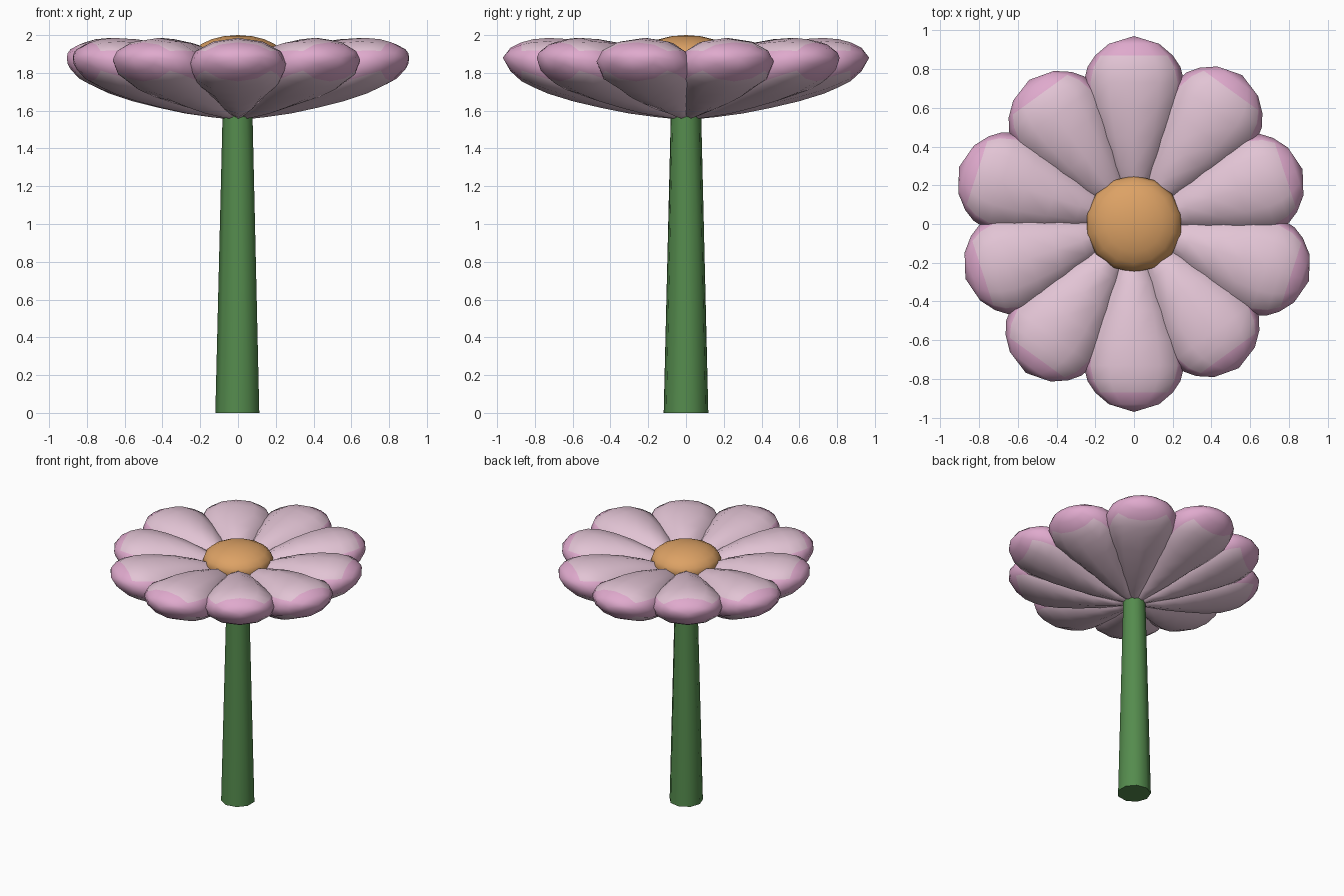
import bpy, bmesh, math
from mathutils import Matrix

if "Cube" in bpy.data.objects:
    bpy.data.objects.remove(bpy.data.objects["Cube"])


def material(name, rgb):
    m = bpy.data.materials.new(name)
    m.diffuse_color = (*rgb, 1)
    m.use_nodes = True
    m.node_tree.nodes["Principled BSDF"].inputs["Base Color"].default_value = m.diffuse_color
    return m


pink = material("petal_pink", (0.74, 0.40, 0.61))
pale = material("petal_pale", (0.76, 0.55, 0.66))
orange = material("disc_orange", (0.72, 0.36, 0.13))
green = material("stem_green", (0.09, 0.26, 0.075))


def finish(bm, name, mats, angle=60):
    bmesh.ops.recalc_face_normals(bm, faces=bm.faces)
    mesh = bpy.data.meshes.new(name)
    bm.to_mesh(mesh)
    bm.free()
    for m in mats:
        mesh.materials.append(m)
    ob = bpy.data.objects.new(name, mesh)
    bpy.context.collection.objects.link(ob)
    bpy.ops.object.select_all(action='DESELECT')
    ob.select_set(True)
    bpy.context.view_layer.objects.active = ob
    bpy.ops.object.shade_smooth_by_angle(angle=math.radians(angle))
    return ob


# Petal stations: radius, half width, widest height, top height, bottom height
STATIONS = [
    (0.00, 0.030, 1.65, 1.75, 1.55),
    (0.15, 0.085, 1.70, 1.86, 1.565),
    (0.30, 0.145, 1.75, 1.92, 1.585),
    (0.45, 0.195, 1.79, 1.957, 1.615),
    (0.60, 0.240, 1.82, 1.978, 1.65),
    (0.73, 0.260, 1.845, 1.985, 1.69),
    (0.81, 0.240, 1.86, 1.978, 1.725),
    (0.87, 0.200, 1.87, 1.962, 1.755),
    (0.93, 0.130, 1.88, 1.932, 1.81),
]
SIDES = 12


def petal(name, angle, length):
    bm = bmesh.new()
    s = length / 0.97
    rings = []
    for r, w, zm, zt, zb in STATIONS:
        ring = []
        for i in range(SIDES):
            a = 2 * math.pi * i / SIDES
            h = zt - zm if math.sin(a) > 0 else zm - zb
            ring.append(bm.verts.new((r * s, w * math.cos(a), zm + h * math.sin(a))))
        rings.append(ring)
    tip = bm.verts.new((length, 0, 1.88))
    # skin the rings; broad upper and lower areas are paler than the rim
    for k in range(len(rings) - 1):
        for i in range(SIDES):
            j = (i + 1) % SIDES
            f = bm.faces.new((rings[k][i], rings[k][j], rings[k + 1][j], rings[k + 1][i]))
            f.material_index = int(k < 7 and i not in (0, 5, 6, 11))
    for i in range(SIDES):
        bm.faces.new((rings[-1][i], rings[-1][(i + 1) % SIDES], tip))
    bm.faces.new(rings[0])
    bm.transform(Matrix.Rotation(math.radians(angle), 4, 'Z'))
    return finish(bm, name, (pink, pale))


# Ten petals with slightly varied lengths, repeating after half a turn
for n in range(10):
    petal(f"petal_{n + 1}", 90 + 36 * n, (0.97, 0.92, 0.95, 0.915, 0.95)[n % 5])

# Domed flower centre
bm = bmesh.new()
bmesh.ops.create_uvsphere(bm, u_segments=14, v_segments=10, radius=1)
bm.transform(Matrix.Translation((0, 0, 1.88)) @ Matrix.Diagonal((0.25, 0.25, 0.12, 1)))
finish(bm, "flower_centre", (orange,))

# Tapered nine-sided stem with one corner pointing to -x
bm = bmesh.new()
bmesh.ops.create_cone(bm, cap_ends=True, segments=9, radius1=0.12, radius2=0.08, depth=1.65)
bm.verts.ensure_lookup_table()
corner = bm.verts[0].co
spin = math.pi - math.atan2(corner.y, corner.x)
bm.transform(Matrix.Translation((0, 0, 0.825)) @ Matrix.Rotation(spin, 4, 'Z'))
finish(bm, "stem", (green,))
